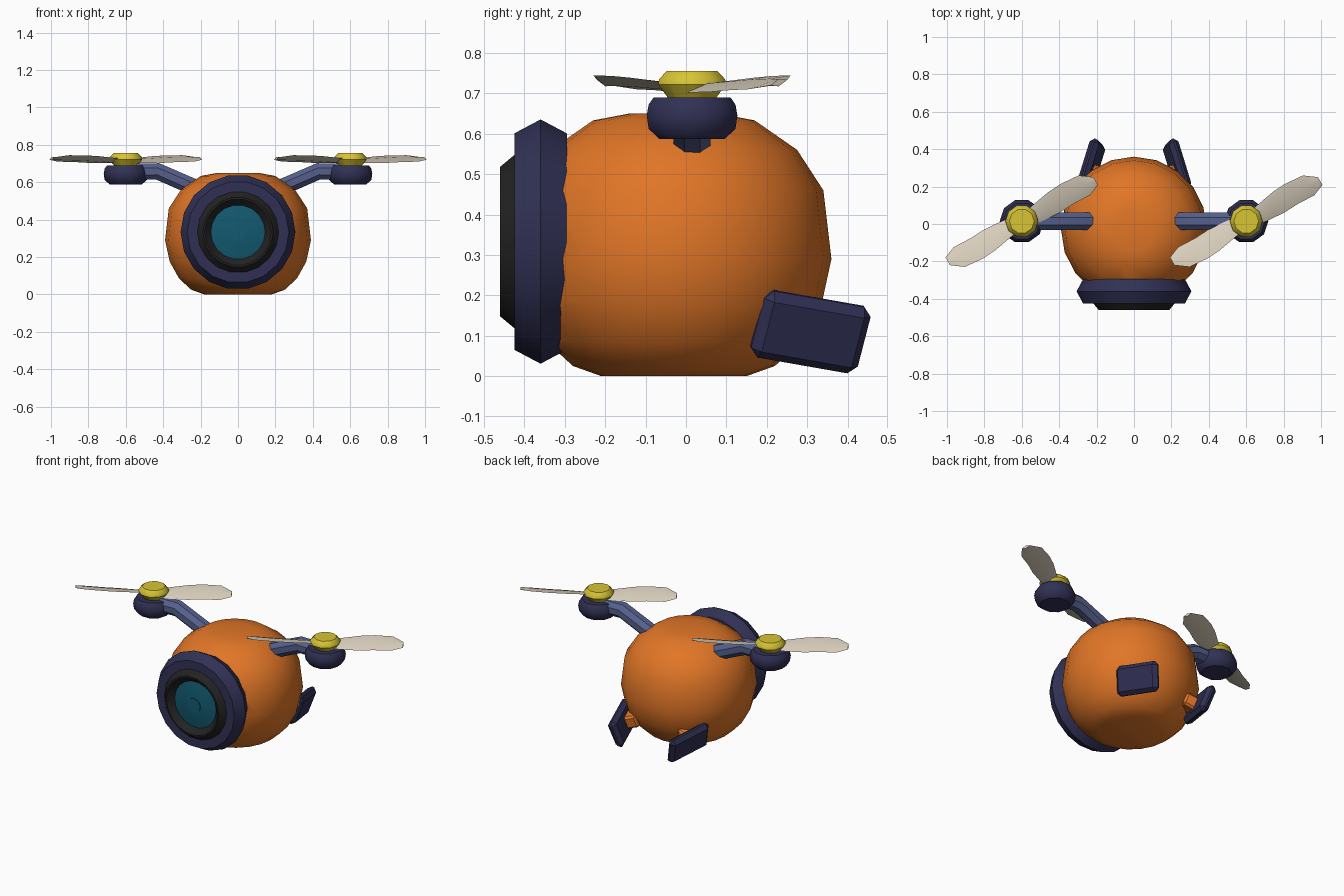
import bpy, bmesh
from math import cos, sin, pi, radians
from mathutils import Matrix, Vector, Euler

cube = bpy.data.objects.get("Cube")
if cube:
    bpy.data.objects.remove(cube, do_unlink=True)


def material(name, rgb):
    m = bpy.data.materials.new(name)
    m.use_nodes = True
    m.diffuse_color = (*rgb, 1)
    m.node_tree.nodes["Principled BSDF"].inputs["Base Color"].default_value = (*rgb, 1)
    return m


ORANGE = material("orange shell", (0.75, 0.18, 0.02))
NAVY = material("navy trim", (0.03, 0.03, 0.09))
SLATE = material("slate blue arm", (0.09, 0.115, 0.26))
BLACK = material("black rim", (0.016, 0.016, 0.016))
TEAL = material("teal glass", (0.006, 0.1, 0.16))
YELLOW = material("yellow hub", (0.68, 0.55, 0.035))
CREAM = material("cream blade", (0.69, 0.62, 0.5))


def finish(bm, name, mat, smooth=40):
    bmesh.ops.recalc_face_normals(bm, faces=bm.faces)
    mesh = bpy.data.meshes.new(name)
    bm.to_mesh(mesh)
    bm.free()
    mesh.materials.append(mat)
    ob = bpy.data.objects.new(name, mesh)
    bpy.context.collection.objects.link(ob)
    if smooth:
        bpy.ops.object.select_all(action="DESELECT")
        ob.select_set(True)
        bpy.context.view_layer.objects.active = ob
        bpy.ops.object.shade_smooth_by_angle(angle=radians(smooth))
    return ob


def lathe(profile, sides, centre, forward=False):
    """Revolve (radius, height) points about z, or about y when forward."""
    bm = bmesh.new()
    rings = []
    for r, h in profile:
        ring = []
        for i in range(sides):
            a = 2 * pi * i / sides
            p = (r * cos(a), h, r * sin(a)) if forward else (r * cos(a), r * sin(a), h)
            ring.append(bm.verts.new(Vector(p) + Vector(centre)))
        rings.append(ring)
    for a, b in zip(rings, rings[1:]):
        for i in range(sides):
            j = (i + 1) % sides
            bm.faces.new((a[i], a[j], b[j], b[i]))
    bmesh.ops.remove_doubles(bm, verts=bm.verts, dist=0.0001)
    return bm


# Round shell with flattened top and bottom, sliced open behind the lens
bm = lathe([(0, 0), (0.18, 0), (0.25, 0.025), (0.315, 0.085), (0.365, 0.175),
            (0.39, 0.29), (0.37, 0.46), (0.305, 0.56), (0.2, 0.633),
            (0.11, 0.65), (0, 0.65)], 20, (0, -0.03, 0))
bmesh.ops.bisect_plane(bm, geom=bm.verts[:] + bm.edges[:] + bm.faces[:],
                       plane_co=(0, -0.33, 0), plane_no=(0, -1, 0), clear_outer=True)
finish(bm, "body_shell", ORANGE, 60)

# Lens assembly on the front
LENS = (0, 0, 0.333)
finish(lathe([(0.2, -0.295), (0.272, -0.295), (0.307, -0.36), (0.272, -0.425),
              (0.21, -0.425)], 18, LENS, True), "lens_collar", NAVY, 30)
finish(lathe([(0.222, -0.42), (0.188, -0.46), (0.178, -0.46), (0.145, -0.425)],
             18, LENS, True), "lens_rim", BLACK, 30)
finish(lathe([(0.148, -0.425), (0.1, -0.434), (0.045, -0.439), (0.045, -0.443),
              (0, -0.443)], 18, LENS, True), "lens_glass", TEAL, 30)


def blades(centre):
    """Two pitched blades, the second turned half way round the hub."""
    bm = bmesh.new()
    stations = [(0, -0.035, 0.03), (0.09, -0.054, 0.044), (0.2, -0.062, 0.064),
                (0.28, -0.058, 0.069), (0.385, -0.062, 0.06), (0.45, -0.036, 0.012)]
    for turn in (30, 210):
        place = Matrix.Translation(centre) @ Matrix.Rotation(radians(turn), 4, "Z")
        rings = []
        for u, low, high in stations:
            mid, rise = (low + high) / 2, 0.035 * u
            section = [(low, 0), (mid, 0.009), (high, 0), (mid, -0.009)]
            rings.append([bm.verts.new(place @ Vector((u, v, 0.28 * v + t + rise)))
                          for v, t in section])
        for a, b in zip(rings, rings[1:]):
            for i in range(4):
                j = (i + 1) % 4
                bm.faces.new((a[i], a[j], b[j], b[i]))
        bm.faces.new(rings[0])
        bm.faces.new(rings[-1])
    return bm


def arm(side, name):
    """Bent eight-sided tube from the shell up to the motor."""
    path = [(0.58, 0.655), (0.43, 0.658), (0.2, 0.558)]
    bm = bmesh.new()
    rings = []
    for (x, z), (nx, nz) in zip(path, [(0, 1), (-0.2, 0.98), (-0.4, 0.92)]):
        ring = []
        for i in range(8):
            a = 2 * pi * (i + 0.5) / 8
            up, across = 0.048 * sin(a), 0.05 * cos(a)
            ring.append(bm.verts.new((side * (x + nx * up), 0.015 + across, z + nz * up)))
        rings.append(ring)
    for a, b in zip(rings, rings[1:]):
        for i in range(8):
            j = (i + 1) % 8
            bm.faces.new((a[i], a[j], b[j], b[i]))
    bm.faces.new(rings[0])
    bm.faces.new(rings[-1])
    finish(bm, name, SLATE, 30)


def block(name, mat, size, centre, angles, chamfer):
    bm = bmesh.new()
    bmesh.ops.create_cube(bm, size=1)
    bmesh.ops.scale(bm, vec=size, verts=bm.verts)
    bmesh.ops.bevel(bm, geom=bm.edges[:], offset=chamfer, segments=1, affect="EDGES")
    turn = Euler([radians(a) for a in angles]).to_matrix().to_4x4()
    bm.transform(Matrix.Translation(centre) @ turn)
    finish(bm, name, mat, 0)


for side, label in ((1, "left"), (-1, "right")):
    hub = (side * 0.6, 0.015, 0)
    # Rotor: arm, motor pod, blades and hub cap
    arm(side, label + "_arm")
    finish(lathe([(0, 0.587), (0.085, 0.587), (0.113, 0.612), (0.118, 0.645),
                  (0.113, 0.672), (0.1, 0.69), (0, 0.69)], 10, hub), label + "_motor", NAVY)
    finish(blades((hub[0], hub[1], 0.714)), label + "_propeller", CREAM, 30)
    finish(lathe([(0, 0.685), (0.06, 0.685), (0.088, 0.722), (0.086, 0.735),
                  (0.066, 0.755), (0, 0.755)], 10, hub), label + "_hub", YELLOW)
    # Tail fin and the small mount joining it to the shell
    block(label + "_fin", NAVY, (0.055, 0.28, 0.175), (side * 0.23, 0.308, 0.11),
          (-10, side * 18, side * 14), 0.022)
    block(label + "_fin_mount", ORANGE, (0.08, 0.1, 0.08), (side * 0.19, 0.255, 0.13),
          (-10, side * 18, side * 14), 0.012)
